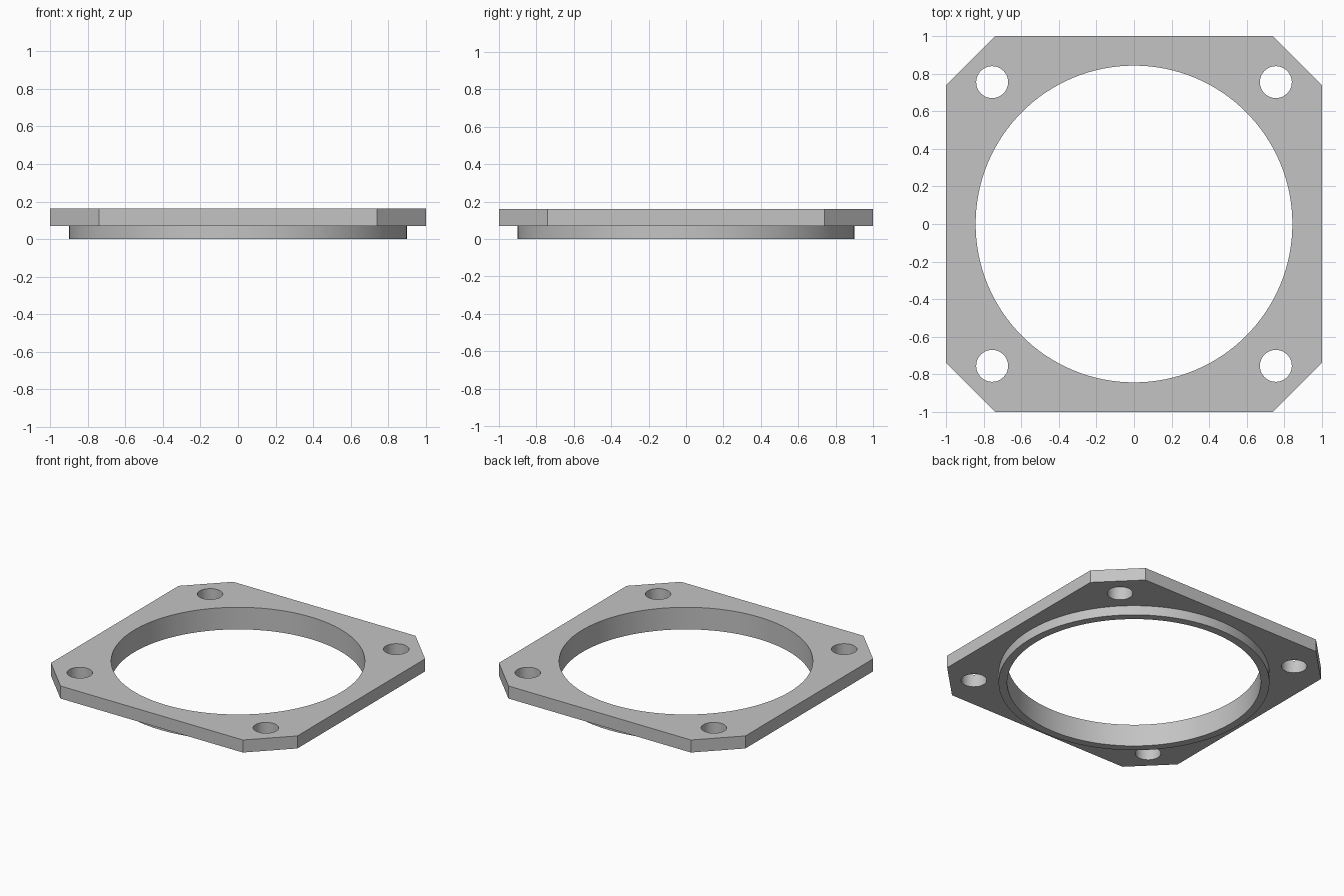
import bpy, bmesh
from math import sin, cos, tau
from mathutils import Vector

if "Cube" in bpy.data.objects:
    bpy.data.objects.remove(bpy.data.objects["Cube"], do_unlink=True)

# Main dimensions
HALF, CHAMFER = 1.0, 0.26
BORE_R, COLLAR_R = 0.843, 0.90
BOLT_R, BOLT_POS = 0.085, 0.755
PLATE_BOTTOM, TOP = 0.07, 0.162

grey = bpy.data.materials.new("plain grey")
grey.use_nodes = True
colour = (0.55, 0.55, 0.55, 1)
grey.diffuse_color = colour
grey.node_tree.nodes["Principled BSDF"].inputs["Base Color"].default_value = colour

bm = bmesh.new()


def circle(radius, segments, cx=0, cy=0):
    return [(cx + radius * cos(tau * i / segments),
             cy + radius * sin(tau * i / segments)) for i in range(segments)]


def loop(points, z):
    """Closed ring of edges at height z."""
    verts = [bm.verts.new((x, y, z)) for x, y in points]
    for a, b in zip(verts, verts[1:] + verts[:1]):
        bm.edges.new((a, b))
    return verts


def wall(low, high):
    """Quads joining two matching rings."""
    for i in range(len(low)):
        j = (i + 1) % len(low)
        bm.faces.new((low[i], low[j], high[j], high[i]))


def cap(rings, direction):
    """Flat face bounded by the first ring, with the others as holes."""
    edges = [bm.edges.get((a, b)) for r in rings for a, b in zip(r, r[1:] + r[:1])]
    bmesh.ops.triangle_fill(bm, edges=edges, use_beauty=True, normal=Vector((0, 0, direction)))


# Square outline with cut corners
c = HALF - CHAMFER
outline = [(HALF, -c), (HALF, c), (c, HALF), (-c, HALF),
           (-HALF, c), (-HALF, -c), (-c, -HALF), (c, -HALF)]
bolts = [circle(BOLT_R, 48, sx * BOLT_POS, sy * BOLT_POS)
         for sx in (-1, 1) for sy in (-1, 1)]
bore, collar = circle(BORE_R, 128), circle(COLLAR_R, 128)

# Plate edges and bolt holes
plate_low, plate_high = [[loop(p, z) for p in [outline] + bolts]
                         for z in (PLATE_BOTTOM, TOP)]

# Central bore and the collar below the plate
bore_low, bore_high = loop(bore, 0), loop(bore, TOP)
collar_low, collar_high = loop(collar, 0), loop(collar, PLATE_BOTTOM)

# Flat faces: plate top, plate underside, collar rim
cap(plate_high + [bore_high], 1)
cap(plate_low + [collar_high], -1)
wall(bore_low, collar_low)

# Upright faces
for low, high in zip(plate_low, plate_high):
    wall(low, high)
wall(bore_low, bore_high)
wall(collar_low, collar_high)
bmesh.ops.recalc_face_normals(bm, faces=bm.faces[:])

mesh = bpy.data.meshes.new("flange_plate")
bm.to_mesh(mesh)
bm.free()
mesh.materials.append(grey)
flange = bpy.data.objects.new("flange_plate", mesh)
bpy.context.collection.objects.link(flange)

# Smooth round walls, sharp corners
bpy.ops.object.select_all(action='DESELECT')
flange.select_set(True)
bpy.context.view_layer.objects.active = flange
bpy.ops.object.shade_smooth_by_angle()
